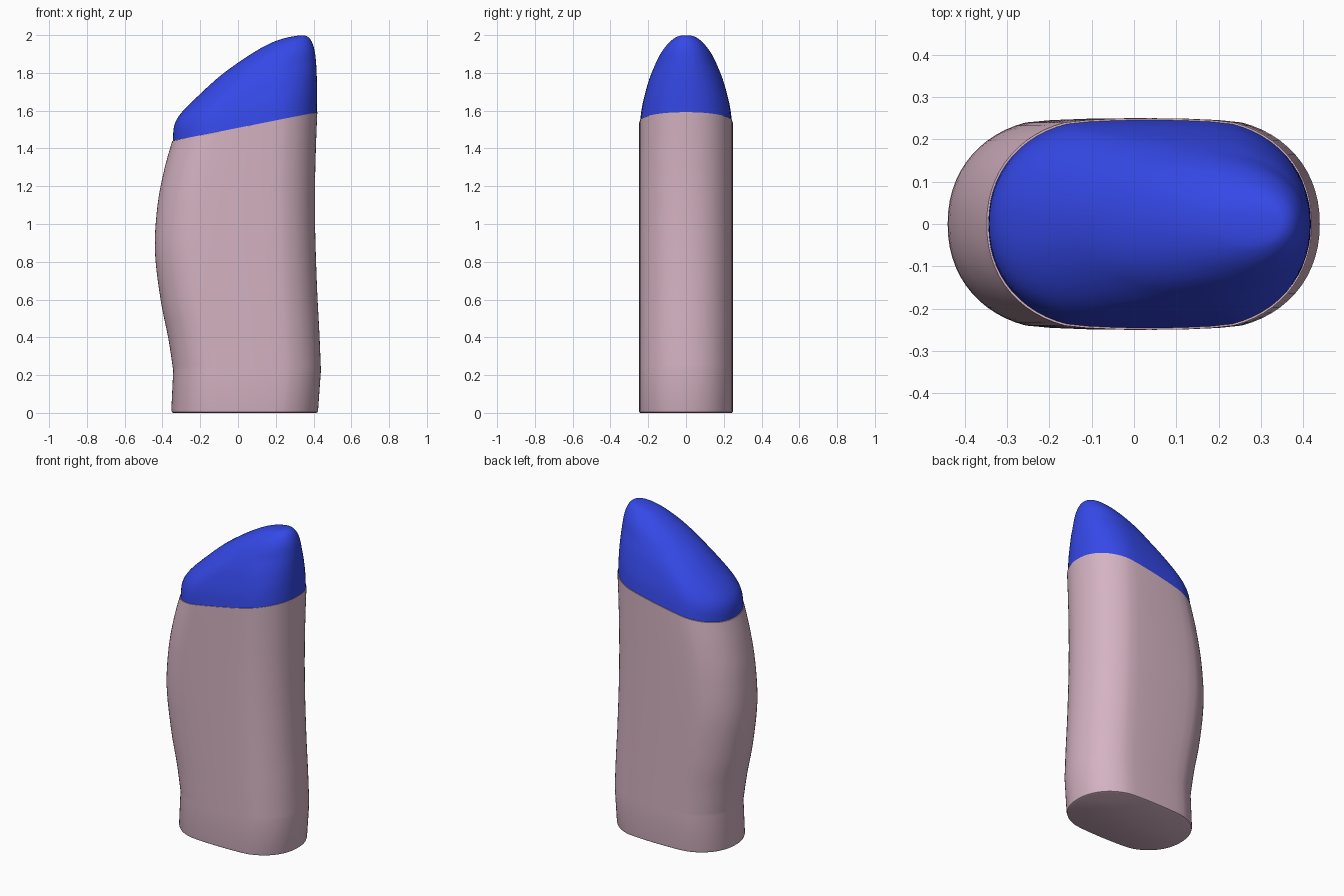
import bpy, bmesh, math

if "Cube" in bpy.data.objects:
    bpy.data.objects.remove(bpy.data.objects["Cube"])

N = 64  # points around each section


def material(name, rgb):
    m = bpy.data.materials.new(name)
    m.diffuse_color = (*rgb, 1)
    m.use_nodes = True
    m.node_tree.nodes["Principled BSDF"].inputs["Base Color"].default_value = m.diffuse_color
    return m


def section(row):
    """Rounded oblong ring, tilted so its left and right ends sit at zl and zr."""
    xl, zl, xr, zr, w = row
    half = (xr - xl) / 2
    end = min(0.27, half)
    pts = []
    for i in range(N):
        a = 2 * math.pi * i / N
        c, s = math.cos(a), math.sin(a)
        k = 2 / 2.15
        x = (half - end) * max(-1, min(1, c * 4)) + end * math.copysign(abs(c) ** k, c)
        y = w * math.copysign(abs(s) ** k, s)
        f = (x + half) / (2 * half)
        pts.append((xl + f * 2 * half, y, zl + f * (zr - zl)))
    return pts


def smooth_rows(rows, steps):
    """Catmull-Rom refinement of a list of section rows."""
    out = []
    for i in range(len(rows) - 1):
        p0, p1 = rows[max(i - 1, 0)], rows[i]
        p2, p3 = rows[i + 1], rows[min(i + 2, len(rows) - 1)]
        for j in range(steps):
            t = j / steps
            out.append(tuple(
                0.5 * (2 * b + (c - a) * t + (2 * a - 5 * b + 4 * c - d) * t * t
                       + (3 * b - a - 3 * c + d) * t ** 3)
                for a, b, c, d in zip(p0, p1, p2, p3)))
    out.append(rows[-1])
    return out


def loft(name, rows, mat):
    bm = bmesh.new()
    rings = [[bm.verts.new(p) for p in section(r)] for r in rows]
    for a, b in zip(rings, rings[1:]):
        for i in range(N):
            j = (i + 1) % N
            bm.faces.new((a[i], a[j], b[j], b[i]))
    bm.faces.new(rings[0][::-1])
    bm.faces.new(rings[-1])
    bmesh.ops.recalc_face_normals(bm, faces=bm.faces)
    me = bpy.data.meshes.new(name)
    bm.to_mesh(me)
    bm.free()
    me.materials.append(mat)
    ob = bpy.data.objects.new(name, me)
    bpy.context.collection.objects.link(ob)
    bpy.context.view_layer.objects.active = ob
    ob.select_set(True)
    bpy.ops.object.shade_smooth_by_angle(angle=math.radians(38))
    ob.select_set(False)
    return ob


pink = material("dusty pink", (0.66, 0.45, 0.54))
blue = material("bright blue", (0.035, 0.065, 0.80))

# Body: short base collar with softened bottom edge, then the curved grip
collar = [(-0.343, 0, 0.413, 0, 0.242),
          (-0.350, 0.004, 0.421, 0.004, 0.248),
          (-0.353, 0.015, 0.424, 0.015, 0.25)]
grip = [(-0.343, 0.225, 0.439, 0.225, 0.25),
        (-0.370, 0.40, 0.431, 0.42, 0.25),
        (-0.410, 0.60, 0.419, 0.65, 0.25),
        (-0.440, 0.86, 0.409, 0.95, 0.25),
        (-0.426, 1.10, 0.408, 1.21, 0.25),
        (-0.390, 1.29, 0.413, 1.42, 0.25),
        (-0.348, 1.44, 0.420, 1.592, 0.25)]
loft("body", collar + smooth_rows(grip, 5), pink)

# Slanted cap: (height over seam, left x, right x, half depth)
cap = [(0, -0.344, 0.417, 0.246), (0.077, -0.338, 0.418, 0.236),
       (0.139, -0.300, 0.418, 0.222), (0.219, -0.200, 0.416, 0.198),
       (0.290, -0.100, 0.411, 0.168), (0.345, 0.0, 0.402, 0.137),
       (0.390, 0.100, 0.385, 0.098), (0.415, 0.175, 0.362, 0.064),
       (0.424, 0.225, 0.335, 0.037), (0.427, 0.272, 0.288, 0.006)]
rows = [(xl, 1.509 + 0.197 * xl + d, xr, 1.509 + 0.197 * xr + d, w)
        for d, xl, xr, w in cap]
loft("cap", smooth_rows(rows, 4), blue)
